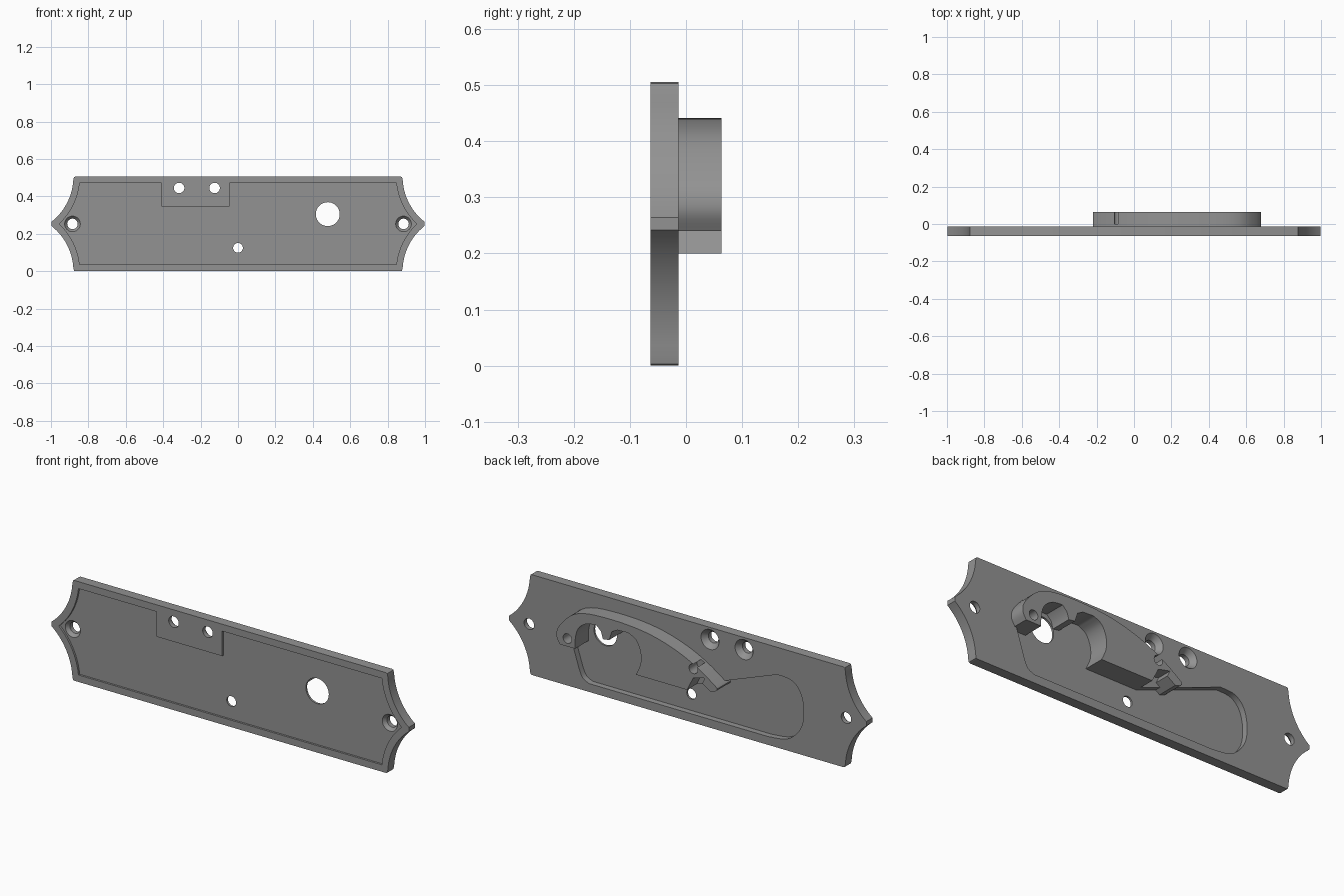
import bpy, bmesh, math

if "Cube" in bpy.data.objects:
    bpy.data.objects.remove(bpy.data.objects["Cube"])

BACK, FRONT, TOP = -0.013, -0.063, 0.063   # plate back, plate front, boss top (y)
MID = 0.253

grey = bpy.data.materials.new("mid grey")
grey.diffuse_color = (0.29, 0.29, 0.29, 1)
grey.use_nodes = True
grey.node_tree.nodes["Principled BSDF"].inputs["Base Color"].default_value = grey.diffuse_color


def prism(name, pts, y0, y1):
    """Extrude an x-z outline from y0 to y1."""
    bm = bmesh.new()
    face = bm.faces.new([bm.verts.new((x, y0, z)) for x, z in pts])
    ext = bmesh.ops.extrude_face_region(bm, geom=[face])
    for v in ext["geom"]:
        if isinstance(v, bmesh.types.BMVert):
            v.co.y = y1
    bmesh.ops.recalc_face_normals(bm, faces=bm.faces)
    return finish(name, bm)


def cone(x, z, y0, y1, r0, r1):
    """Round cutter along y with a radius at each end."""
    bm = bmesh.new()
    n = 40
    rings = [[bm.verts.new((x + r * math.cos(2 * math.pi * i / n), y,
                            z + r * math.sin(2 * math.pi * i / n))) for i in range(n)]
             for y, r in ((y0, r0), (y1, r1))]
    for i in range(n):
        j = (i + 1) % n
        bm.faces.new((rings[0][i], rings[0][j], rings[1][j], rings[1][i]))
    bm.faces.new(rings[0])
    bm.faces.new(rings[1])
    bmesh.ops.recalc_face_normals(bm, faces=bm.faces)
    return finish("hole_cutter", bm)


def finish(name, bm):
    me = bpy.data.meshes.new(name)
    bm.to_mesh(me)
    bm.free()
    me.materials.append(grey)
    ob = bpy.data.objects.new(name, me)
    bpy.context.collection.objects.link(ob)
    return ob


def cut(ob, cutter):
    bpy.context.view_layer.objects.active = ob
    mod = ob.modifiers.new("cut", 'BOOLEAN')
    mod.operation, mod.solver, mod.object = 'DIFFERENCE', 'EXACT', cutter
    bpy.ops.object.modifier_apply(modifier=mod.name)
    bpy.data.objects.remove(cutter)


def spline(p, n=6):
    """Smooth curve through the given points."""
    q = [p[0]] + p + [p[-1]]
    out = []
    for a, b, c, d in zip(q, q[1:], q[2:], q[3:]):
        for i in range(n):
            t = i / n
            out.append(tuple(0.5 * (2 * b[k] + (c[k] - a[k]) * t
                             + (2 * a[k] - 5 * b[k] + 4 * c[k] - d[k]) * t * t
                             + (3 * b[k] - a[k] - 3 * c[k] + d[k]) * t ** 3) for k in (0, 1)))
    return out + [p[-1]]


def plate_outline(off):
    """Rectangle whose ends are two concave arcs meeting in a point."""
    r, cx, h = 0.308 + off, 1.188, MID - off
    a0, a1 = math.asin((MID - h) / r), math.asin(MID / r)
    arc = []
    for i in range(17):
        a = a0 + (a1 - a0) * i / 16
        arc.append((min(cx - r * math.cos(a), 1.0), MID - r * math.sin(a)))
    if off == 0:                                  # small rounded corner
        arc = [(0.870, h), (0.877, h - 0.003)] + [(x, z) for x, z in arc if 1e-4 < z < h - 0.01]
    quarter = [(x, MID + z) for x, z in arc]
    if quarter[-1][1] < MID + 1e-5:
        quarter.pop()
    tip = [] if off == 0 else [(cx - math.sqrt(r * r - MID * MID), MID)]
    right = quarter + tip + [(x, 2 * MID - z) for x, z in reversed(quarter)]
    return right + [(-x, z) for x, z in reversed(right)]


# Plate
plate = prism("plate", plate_outline(0), FRONT, BACK)

# Shallow front recess, stepping down around the pair of upper holes
rim = plate_outline(0.035)
rim += [(-0.41, MID * 2 - 0.035), (-0.41, 0.345), (-0.045, 0.345), (-0.045, MID * 2 - 0.035)]
cut(plate, prism("recess_cutter", rim, FRONT - 0.02, FRONT + 0.01))

# Inner edge of the boss, shared with the pocket: hole clearance, tooth, curved wall
inner = spline([(0.575, 0.24), (0.573, 0.30), (0.555, 0.35), (0.51, 0.383), (0.455, 0.39)], 4)
inner += [(0.43, 0.365), (0.42, 0.33), (0.385, 0.335), (0.37, 0.38), (0.34, 0.397)]
inner += spline([(0.28, 0.40), (0.235, 0.375), (0.21, 0.32), (0.21, 0.26), (0.235, 0.20)], 4)

# Back pocket
pocket = [(0.65, 0.24)] + spline([(0.605, 0.10), (0.585, 0.06), (0.55, 0.042)], 3)
pocket += spline([(-0.45, 0.042), (-0.56, 0.06), (-0.63, 0.13), (-0.648, 0.22),
                  (-0.63, 0.31), (-0.58, 0.36), (-0.50, 0.368)], 5)
pocket += [(-0.05, 0.20)] + inner[::-1]
cut(plate, prism("pocket_cutter", pocket, BACK - 0.03, BACK + 0.05))

# Through holes: large shaft hole, lower hole, two end holes, upper pair
for x, z, r in ((0.48, 0.305, 0.064), (0, 0.125, 0.026), (0.885, MID, 0.028),
                (-0.885, MID, 0.028), (-0.315, 0.445, 0.028), (-0.125, 0.445, 0.028)):
    cut(plate, cone(x, z, -0.2, 0.2, r, r))

# Countersinks: front of the end holes, back of the upper pair
for x in (0.885, -0.885):
    cut(plate, cone(x, MID, FRONT - 0.002, FRONT + 0.028, 0.052, 0.027))
for x in (-0.315, -0.125):
    cut(plate, cone(x, 0.445, BACK + 0.002, BACK - 0.028, 0.052, 0.027))

# Raised boss on the back: lobe, long arched edge, notched end, flat underside
outer = spline([(0.66, 0.24), (0.679, 0.28), (0.665, 0.33), (0.60, 0.40), (0.52, 0.432),
                (0.40, 0.441), (0.26, 0.437), (0.13, 0.418), (0.0, 0.378), (-0.11, 0.325),
                (-0.205, 0.262), (-0.218, 0.245), (-0.205, 0.232)], 5)
end = [(-0.18, 0.225), (-0.135, 0.255), (-0.15, 0.285), (-0.085, 0.27), (-0.05, 0.20)]
boss = prism("boss", outer + end + inner[::-1], BACK - 0.031, TOP)

# Blind screw holes in the boss
for x, z in ((0.618, 0.28), (-0.085, 0.315)):
    cut(boss, cone(x, z, 0.0, 0.2, 0.024, 0.024))

# Smooth curves, sharp edges
for ob in (plate, boss):
    bpy.ops.object.select_all(action='DESELECT')
    ob.select_set(True)
    bpy.context.view_layer.objects.active = ob
    bpy.ops.object.shade_smooth_by_angle(angle=math.radians(30))
